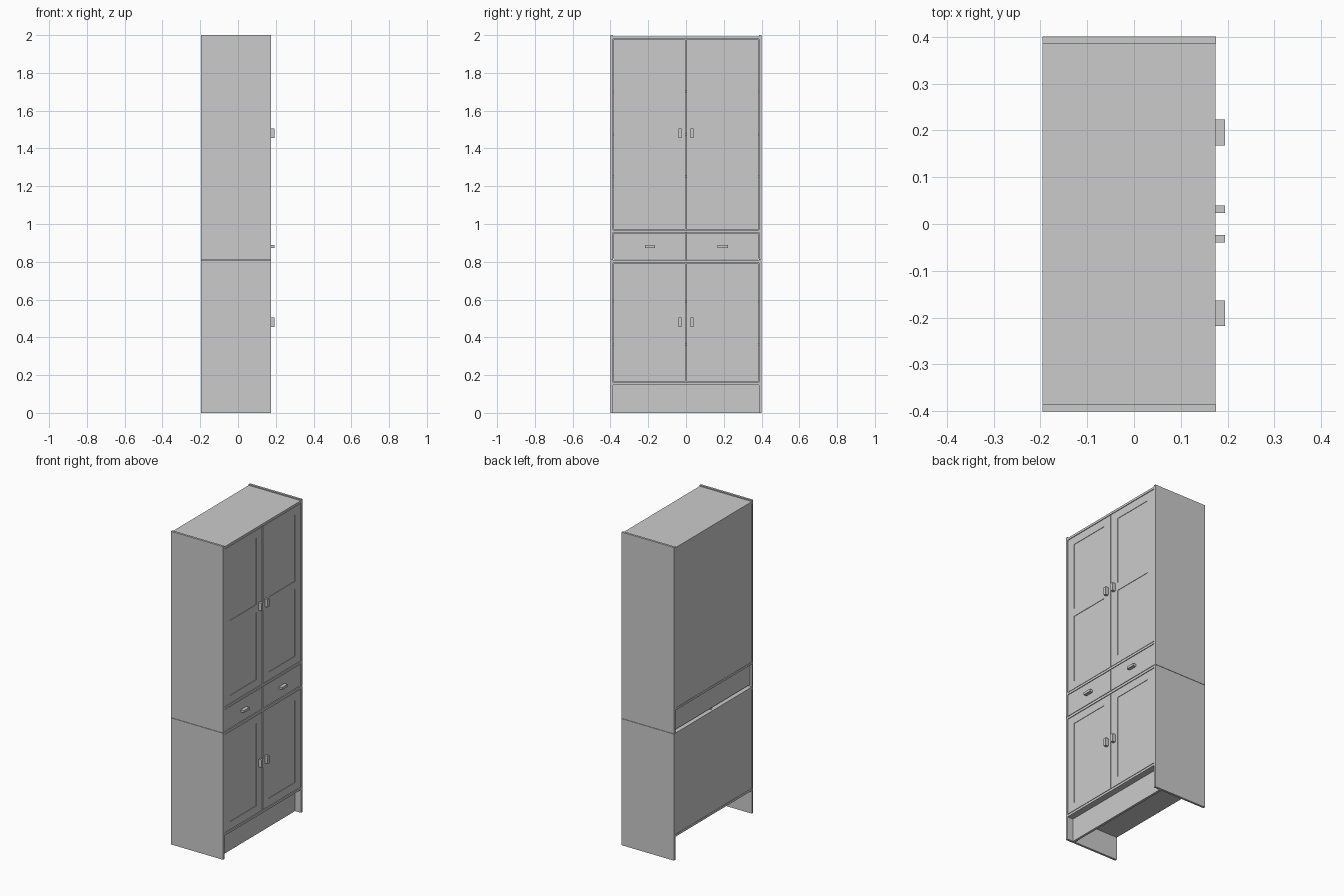
import bpy, bmesh
from mathutils import Matrix, Vector

if "Cube" in bpy.data.objects:
    bpy.data.objects.remove(bpy.data.objects["Cube"])


def add_block(bm, x, y, z):
    size = Vector((x[1] - x[0], y[1] - y[0], z[1] - z[0]))
    mid = Vector(((x[0] + x[1]) / 2, (y[0] + y[1]) / 2, (z[0] + z[1]) / 2))
    mat = Matrix.Translation(mid) @ Matrix.Diagonal((*size, 1))
    bmesh.ops.create_cube(bm, size=1, matrix=mat)


def part(name, *blocks):
    """One object made of boxes given as (x range, y range, z range)."""
    bm = bmesh.new()
    for b in blocks:
        add_block(bm, *b)
    mesh = bpy.data.meshes.new(name)
    bm.to_mesh(mesh)
    bm.free()
    ob = bpy.data.objects.new(name, mesh)
    bpy.context.collection.objects.link(ob)
    return ob


def span(side, a, b):
    return tuple(sorted((side * a, side * b)))


BACK, FRONT = -0.195, 0.174
W, INNER = 0.4, 0.386
FULL = (-INNER, INNER)
FACE = (0.159, 0.173)          # door and drawer front thickness
PANEL = (0.162, 0.170)         # slightly sunk door infill
HANDLE = (0.173, 0.194)

# Horizontal boards
part("top_board", ((BACK, FRONT), FULL, (1.979, 1.993)))
part("drawer_ceiling", ((BACK, FRONT), FULL, (0.954, 0.968)))
part("base_unit_top", ((BACK, FRONT), FULL, (0.794, 0.809)))
part("base_unit_floor", ((BACK, FRONT), FULL, (0.147, 0.161)))
part("plinth", ((0.118, 0.133), FULL, (0, 0.147)))

# Inner shelves
for i, z in enumerate((0.36, 0.59, 1.25, 1.475, 1.70)):
    part(f"shelf_{i + 1}", ((-0.186, 0.15), FULL, (z - 0.007, z + 0.007)))

# Back panels
part("upper_back", ((-0.193, -0.188), FULL, (0.968, 1.979)))
part("drawer_back_panel", ((-0.183, -0.178), FULL, (0.822, 0.954)))
part("lower_back", ((-0.193, -0.188), FULL, (0.161, 0.794)))
part("drawer_divider", ((-0.178, 0.155), (-0.006, 0.006), (0.809, 0.954)))


def door(name, s, z0, z1, handle_z, mid_rail=None):
    rail_y = span(s, 0.06, 0.327)
    blocks = [
        (FACE, span(s, 0.003, 0.06), (z0, z1)),
        (FACE, span(s, 0.327, 0.383), (z0, z1)),
        (FACE, rail_y, (z0, z0 + 0.05)),
        (FACE, rail_y, (z1 - 0.05, z1)),
    ]
    if mid_rail:
        blocks.append((FACE, rail_y, mid_rail))
    part(name + "_frame", *blocks)
    part(name + "_panel", (PANEL, rail_y, (z0 + 0.05, z1 - 0.05)))
    part(name + "_handle", (HANDLE, span(s, 0.023, 0.039),
                            (handle_z - 0.025, handle_z + 0.025)))


for s, label in ((-1, "left"), (1, "right")):
    # Side boards of both stacked units
    y = span(s, INNER, W)
    part(f"{label}_lower_side", ((BACK, FRONT + 0.001), y, (0, 0.808)))
    part(f"{label}_upper_side", ((BACK, FRONT + 0.001), y, (0.81, 2.0)))

    # Doors
    door(f"{label}_upper_door", s, 0.971, 1.976, 1.48, (1.45, 1.50))
    door(f"{label}_lower_door", s, 0.165, 0.791, 0.48)

    # Drawer with open box behind its front
    part(f"{label}_drawer_front", (FACE, span(s, 0.003, 0.383), (0.813, 0.951)))
    part(f"{label}_drawer_box",
         ((-0.15, 0.159), span(s, 0.02, 0.03), (0.83, 0.93)),
         ((-0.15, 0.159), span(s, 0.36, 0.37), (0.83, 0.93)),
         ((-0.15, -0.14), span(s, 0.03, 0.36), (0.83, 0.93)),
         ((-0.14, 0.159), span(s, 0.03, 0.36), (0.83, 0.836)))
    c = s * 0.193 + 0.0025
    part(f"{label}_drawer_handle", (HANDLE, (c - 0.0275, c + 0.0275), (0.873, 0.889)))
